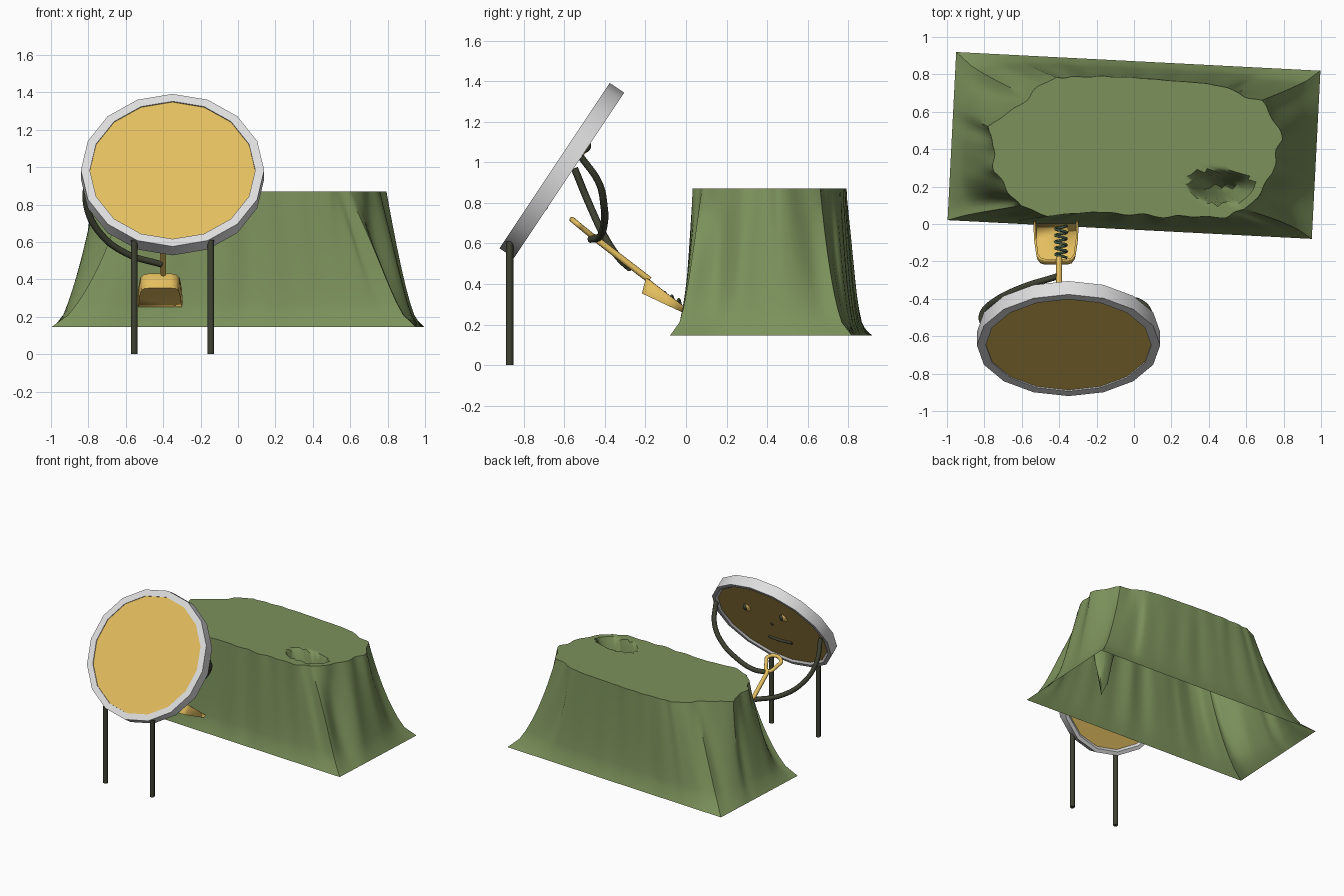
import bpy, bmesh, math
from math import pi, cos, sin
from mathutils import Vector, Matrix, noise

cube = bpy.data.objects.get("Cube")
if cube:
    bpy.data.objects.remove(cube, do_unlink=True)


def material(name, rgb):
    m = bpy.data.materials.new(name)
    m.use_nodes = True
    m.diffuse_color = (*rgb, 1)
    m.node_tree.nodes["Principled BSDF"].inputs["Base Color"].default_value = (*rgb, 1)
    return m


GREEN = material("moss green", (0.20, 0.285, 0.105))
GOLD = material("gold", (0.78, 0.52, 0.115))
SILVER = material("silver", (0.73, 0.73, 0.73))
DARK = material("dark olive", (0.05, 0.056, 0.032))
LEAF = material("dark leaf green", (0.05, 0.10, 0.06))


def mesh_object(name, bm, mat, angle=35, matrix=None):
    bmesh.ops.recalc_face_normals(bm, faces=bm.faces)
    me = bpy.data.meshes.new(name)
    bm.to_mesh(me)
    bm.free()
    me.materials.append(mat)
    ob = bpy.data.objects.new(name, me)
    bpy.context.collection.objects.link(ob)
    if matrix:
        ob.matrix_world = matrix
    bpy.ops.object.select_all(action='DESELECT')
    bpy.context.view_layer.objects.active = ob
    ob.select_set(True)
    bpy.ops.object.shade_smooth_by_angle(angle=math.radians(angle))
    return ob


def tube(name, points, radius, mat, cyclic=False, straight=False, matrix=None):
    cu = bpy.data.curves.new(name, 'CURVE')
    cu.dimensions = '3D'
    cu.bevel_depth = radius
    cu.bevel_resolution = 2
    cu.resolution_u = 8
    cu.use_fill_caps = True
    sp = cu.splines.new('BEZIER')
    sp.bezier_points.add(len(points) - 1)
    for bp, p in zip(sp.bezier_points, points):
        bp.co = p
        bp.handle_left_type = bp.handle_right_type = 'VECTOR' if straight else 'AUTO'
    sp.use_cyclic_u = cyclic
    cu.materials.append(mat)
    ob = bpy.data.objects.new(name, cu)
    bpy.context.collection.objects.link(ob)
    if matrix:
        ob.matrix_world = matrix
    return ob


def skin(bm, a, b, closed=True):
    n = len(a)
    for i in range(n if closed else n - 1):
        j = (i + 1) % n
        bm.faces.new((a[i], a[j], b[j], b[i]))


# Hill: a rectangular skirt lofted up to a ragged plateau, open underneath
PER = 10          # steps between neighbouring plateau stations
LONG, SHORT = 6, 3
LOW, HIGH = 0.145, 0.87
TILT = Matrix.Translation((0, 0.42, 0)) @ Matrix.Rotation(math.radians(-2.94), 4, 'Z')
# plateau rim, one station per sixth of a long side and third of a short side
STATIONS = [(-0.6, 0.1), (-0.45, 0.05), (-0.22, 0.06), (0, 0.05), (0.25, 0.04), (0.48, 0.04),
            (0.6, 0.07), (0.74, 0.27), (0.79, 0.45),
            (0.68, 0.66), (0.5, 0.73), (0.25, 0.76), (0, 0.785), (-0.22, 0.785), (-0.42, 0.79),
            (-0.55, 0.68), (-0.77, 0.52), (-0.75, 0.28)]


def skirt_loop():
    nx, ny = LONG * PER, SHORT * PER
    loop = [(-1 + 2 * i / nx, -1) for i in range(nx)]
    loop += [(1, -1 + 2 * i / ny) for i in range(ny)]
    loop += [(-u, -v) for u, v in loop]
    return [TILT @ Vector((0.975 * u, 0.45 * v, 0)) for u, v in loop]


def plateau_loop():
    loop = []
    for k, a in enumerate(STATIONS):
        b = STATIONS[(k + 1) % len(STATIONS)]
        for i in range(PER):
            p = Vector((*a, 0)).lerp(Vector((*b, 0)), i / PER)
            inset = 0.05 * noise.noise(p * 9)
            loop.append(p.lerp(Vector((0.05, 0.42, 0)), inset))
    return loop


def sinkhole(p):
    d = math.hypot((p.x - 0.46) / 0.17, (p.y - 0.2) / 0.085)
    return 0.72 * max(0, 1 - d) ** 1.2


bm = bmesh.new()
bases, tops = skirt_loop(), plateau_loop()
rings = []
LEVELS, CAPS = 11, 15
for k in range(LEVELS + 1):
    t = k / LEVELS
    ring = []
    for base, top in zip(bases, tops):
        # vertical folds, strongest halfway up and on the two ends
        fold = noise.noise(base * 6) * 4 * t * (1 - t)
        qx, qy = t ** 0.64 + 0.22 * fold, t ** 0.48 + 0.12 * fold
        ring.append(bm.verts.new((base.x + (top.x - base.x) * qx,
                                  base.y + (top.y - base.y) * qy,
                                  LOW + (HIGH - LOW) * t)))
    rings.append(ring)
for k in range(1, CAPS):
    ring = []
    for top in tops:
        p = top.lerp(Vector((0.05, 0.42, 0)), k / CAPS)
        p.z = HIGH - sinkhole(p)
        ring.append(bm.verts.new(p))
    rings.append(ring)
for a, b in zip(rings, rings[1:]):
    skin(bm, a, b)
bm.faces.new(rings[-1])
mesh_object("hill", bm, GREEN, 42)

# Round body: silver rim around a gold disc, leaning back
BODY = Matrix.Translation((-0.35, -0.6125, 0.96)) @ Matrix.Rotation(math.radians(56.3), 4, 'X')
SIDES = 16


def circle(bm, r, z):
    return [bm.verts.new((r * cos(2 * pi * i / SIDES), r * sin(2 * pi * i / SIDES), z))
            for i in range(SIDES)]


bm = bmesh.new()
profile = [(0.442, 0.043), (0.49, 0.043), (0.49, -0.043), (0.462, -0.043), (0.445, -0.028)]
hoops = [circle(bm, r, z) for r, z in profile]
for a, b in zip(hoops, hoops[1:] + hoops[:1]):
    skin(bm, a, b)
mesh_object("body_rim", bm, SILVER, 30, BODY)

bm = bmesh.new()
front, back = circle(bm, 0.442, 0.036), circle(bm, 0.447, -0.03)
skin(bm, front, back)
bm.faces.new(front)
bm.faces.new(back)
mesh_object("body_disc", bm, GOLD, 30, BODY)


# Face on the back of the disc
def ball(name, centre, size, mat):
    bm = bmesh.new()
    bmesh.ops.create_uvsphere(bm, u_segments=12, v_segments=8, radius=1)
    place = Matrix.Translation(centre) @ Matrix.Diagonal((*size, 1))
    return mesh_object(name, bm, mat, 60, BODY @ place)


for side, x in (("left", 0.16), ("right", -0.16)):
    ball(side + "_eye", (x, 0.15, -0.03), (0.025, 0.04, 0.022), GOLD)
    ball(side + "_pupil", (x + 0.008, 0.162, -0.038), (0.02, 0.03, 0.02), DARK)
ball("nose", (0, 0.01, -0.03), (0.012, 0.012, 0.012), DARK)
tube("mouth", [(-0.1, -0.19, -0.033), (0, -0.2, -0.033), (0.1, -0.19, -0.033)],
     0.012, DARK, matrix=BODY)

# Legs and arms
for side, x in (("left", -0.145), ("right", -0.555)):
    tube(side + "_leg", [(x, -0.87, 0), (x, -0.87, 0.61)], 0.018, DARK, straight=True)
tube("left_arm", [(0.1, -0.52, 1.03), (0.05, -0.43, 0.9), (-0.03, -0.405, 0.79),
                  (-0.17, -0.405, 0.69), (-0.3, -0.43, 0.63), (-0.39, -0.47, 0.62)], 0.018, DARK)
tube("right_arm", [(-0.8, -0.55, 0.97), (-0.81, -0.48, 0.8), (-0.74, -0.41, 0.65),
                   (-0.6, -0.34, 0.54), (-0.41, -0.28, 0.48)], 0.018, DARK)

# Shovel: loop grip, shaft and scoop
tube("shovel_grip", [(-0.46, -0.54, 0.7), (-0.34, -0.54, 0.7), (-0.35, -0.51, 0.675),
                     (-0.4, -0.46, 0.635), (-0.45, -0.51, 0.675)], 0.014, GOLD, cyclic=True)
tube("shovel_shaft", [(-0.4, -0.46, 0.635), (-0.4, -0.18, 0.42)], 0.016, GOLD, straight=True)

half = [(0.115, 0.0), (0.112, -0.1), (0.1, -0.185), (0.085, -0.205), (0.06, -0.212)]
plan = [(-x, y) for x, y in half] + half[::-1]
bm = bmesh.new()
rim = [bm.verts.new((x - 0.417, y + 0.02, 0.42 - 0.77 * (y + 0.2))) for x, y in plan]
floor = [bm.verts.new((x * 0.96 - 0.417, y, 0.35 - 0.47 * (y + 0.2))) for x, y in plan]
skin(bm, rim, floor, closed=False)
bm.faces.new(floor)
scoop = mesh_object("shovel_scoop", bm, GOLD, 40)
thick = scoop.modifiers.new("thickness", 'SOLIDIFY')
thick.thickness = 0.012
thick.offset = 0

# Curly sprig lying in the scoop
sprig = []
for i in range(25):
    t = i / 24
    a = t * 10 * pi
    y = -0.18 + 0.17 * t
    sprig.append((-0.39 + 0.03 * cos(a), y, 0.385 - 0.5 * (y + 0.2) + 0.02 * sin(a)))
tube("sprig", sprig, 0.007, LEAF)
